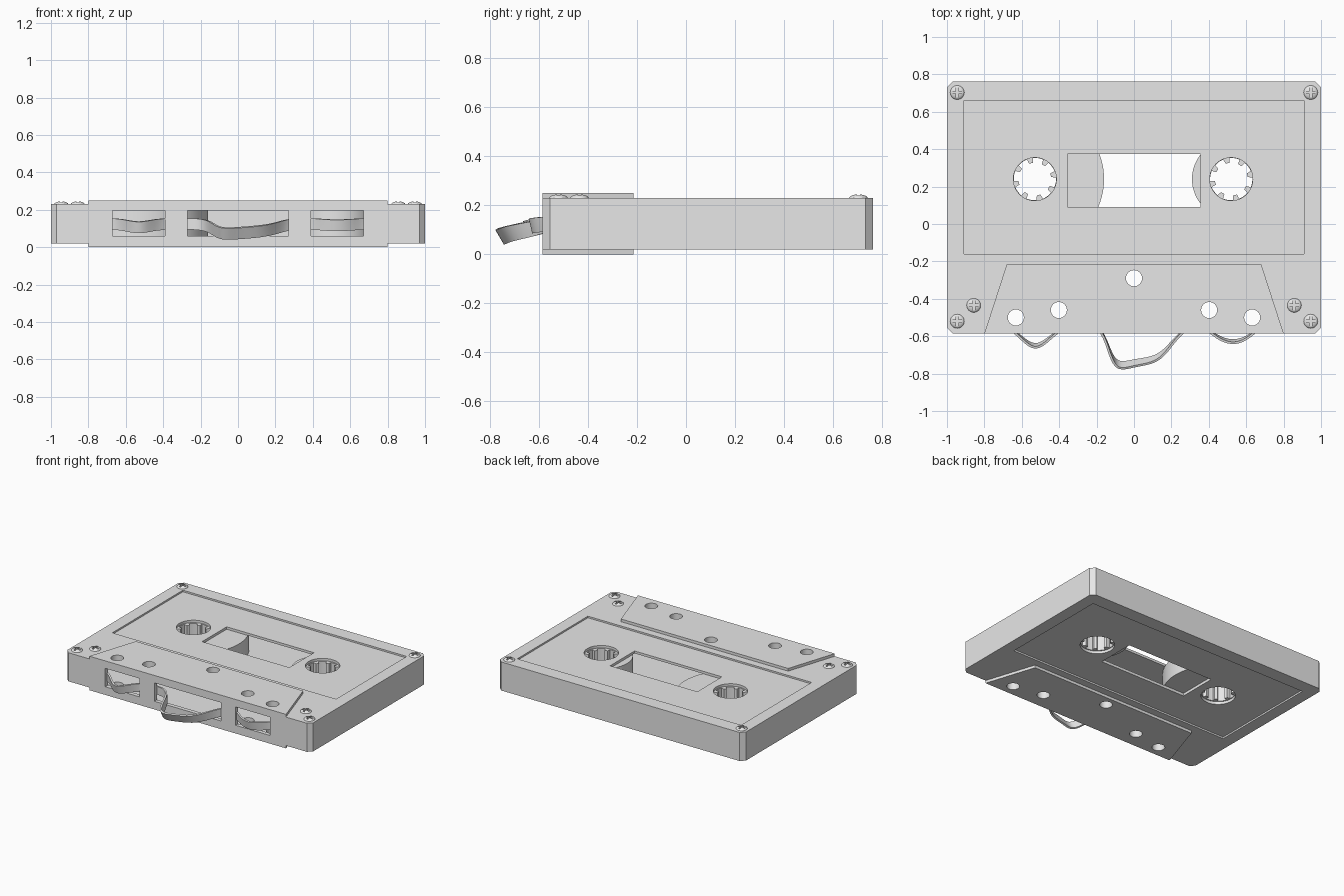
import bpy
import bmesh
from math import cos, sin, pi, radians

cube = bpy.data.objects.get("Cube")
if cube:
    bpy.data.objects.remove(cube, do_unlink=True)

grey = bpy.data.materials.new("light grey plastic")
grey.use_nodes = True
COLOUR = (0.8, 0.8, 0.8, 1)
grey.diffuse_color = COLOUR
grey.node_tree.nodes["Principled BSDF"].inputs["Base Color"].default_value = COLOUR


def finish(name, bm):
    bmesh.ops.recalc_face_normals(bm, faces=bm.faces)
    mesh = bpy.data.meshes.new(name)
    bm.to_mesh(mesh)
    bm.free()
    mesh.materials.append(grey)
    ob = bpy.data.objects.new(name, mesh)
    bpy.context.collection.objects.link(ob)
    return ob


def prism(name, outline, z0, z1):
    """Extrude a flat outline from z0 to z1."""
    bm = bmesh.new()
    face = bm.faces.new([bm.verts.new((x, y, z0)) for x, y in outline])
    side = bmesh.ops.extrude_face_region(bm, geom=[face])["geom"]
    top = [v for v in side if isinstance(v, bmesh.types.BMVert)]
    bmesh.ops.translate(bm, verts=top, vec=(0, 0, z1 - z0))
    return finish(name, bm)


def rect(x0, x1, y0, y1):
    return [(x0, y0), (x1, y0), (x1, y1), (x0, y1)]


def circle(x, y, r, n=40):
    return [(x + r * cos(2 * pi * i / n), y + r * sin(2 * pi * i / n)) for i in range(n)]


def select(ob):
    bpy.ops.object.select_all(action='DESELECT')
    ob.select_set(True)
    bpy.context.view_layer.objects.active = ob


def combine(target, other, operation='DIFFERENCE'):
    mod = target.modifiers.new("boolean", 'BOOLEAN')
    mod.operation = operation
    mod.solver = 'EXACT'
    mod.object = other
    select(target)
    bpy.ops.object.modifier_apply(modifier=mod.name)
    bpy.data.objects.remove(other, do_unlink=True)


def cut(target, outline, z0=-0.1, z1=0.4):
    combine(target, prism("cutter", outline, z0, z1))


def smooth(ob):
    select(ob)
    bpy.ops.object.shade_smooth_by_angle(angle=radians(30))


# Hollow shell with chamfered corners
FRONT, BACK, C = -0.585, 0.762, 0.03
shell = prism("cassette_shell", [
    (-1 + C, FRONT), (1 - C, FRONT), (1, FRONT + C), (1, BACK - C),
    (1 - C, BACK), (-1 + C, BACK), (-1, BACK - C), (-1, FRONT + C)], 0.02, 0.23)

# Raised tapered section along the front edge, on both faces
raised = prism("raised_section", [
    (-0.8, FRONT), (0.8, FRONT), (0.68, -0.215), (-0.68, -0.215)], 0, 0.25)
combine(shell, raised, 'UNION')

# Inner cavity and shallow label recesses
cut(shell, rect(-0.965, 0.965, FRONT + 0.03, BACK - 0.035), 0.052, 0.2)
label = rect(-0.91, 0.91, -0.16, 0.66)
cut(shell, label, 0.218, 0.3)
cut(shell, label, -0.1, 0.032)

# Window, reel openings and guide holes right through
REELS = (("left", 0.52, 0.21), ("right", -0.53, 0.37))
REEL_Y = 0.24
cut(shell, rect(-0.355, 0.355, 0.09, 0.375))
for side, x, r in REELS:
    cut(shell, circle(x, REEL_Y, 0.115))
for x, y in ((-0.632, -0.5), (-0.402, -0.46), (0, -0.29), (0.402, -0.46), (0.632, -0.5)):
    cut(shell, circle(x, y, 0.043, 32))

# Slots in the front edge
for x0, x1 in ((-0.67, -0.39), (-0.27, 0.27), (0.39, 0.67)):
    cut(shell, rect(x0, x1, -0.7, -0.5), 0.06, 0.195)
smooth(shell)


def toothed_hole(x, y, teeth=8, outer=0.113, inner=0.088):
    """Round hole outline with teeth pointing inwards."""
    points = []
    for i in range(teeth):
        a = 2 * pi * (i + 0.3) / teeth
        for offset, r in ((-0.15, outer), (-0.12, inner), (0.12, inner), (0.15, outer),
                          (0.27, outer), (0.39, outer), (0.51, outer)):
            points.append((x + r * cos(a + offset), y + r * sin(a + offset)))
    return points


# Wound reels with toothed hubs
for side, x, r in REELS:
    reel = prism(side + "_tape_reel", circle(x, REEL_Y, r, 96), 0.056, 0.196)
    cut(reel, toothed_hole(x, REEL_Y))
    smooth(reel)

# Domed screws with a cross slot
bm = bmesh.new()
bmesh.ops.create_uvsphere(bm, u_segments=24, v_segments=12, radius=1)
bmesh.ops.scale(bm, verts=bm.verts, vec=(0.038, 0.038, 0.016))
screw = finish("screw", bm)
W, L = 0.006, 0.028
cut(screw, [(-L, -W), (-W, -W), (-W, -L), (W, -L), (W, -W), (L, -W),
            (L, W), (W, W), (W, L), (-W, L), (-W, W), (-L, W)], 0.003, 0.1)
smooth(screw)
spots = [(s * x, y) for s in (-1, 1)
         for x, y in ((0.945, 0.703), (0.945, -0.52), (0.857, -0.435))]
for i, (x, y) in enumerate(spots):
    ob = screw if i == 0 else screw.copy()
    if i:
        bpy.context.collection.objects.link(ob)
    ob.name = "screw_%d" % (i + 1)
    ob.location = (x, y, 0.229)

# Loose tape running behind the front edge and bulging from the slots
path = [(-0.8, -0.52, 0.125), (-0.68, -0.545, 0.125), (-0.61, -0.6, 0.12),
        (-0.53, -0.675, 0.1), (-0.45, -0.61, 0.12), (-0.37, -0.545, 0.125),
        (-0.25, -0.54, 0.125), (-0.17, -0.56, 0.12), (-0.13, -0.69, 0.095),
        (-0.09, -0.77, 0.07), (0, -0.742, 0.075), (0.13, -0.728, 0.085),
        (0.2, -0.64, 0.1), (0.28, -0.55, 0.125), (0.37, -0.545, 0.125),
        (0.44, -0.605, 0.122), (0.52, -0.637, 0.115), (0.6, -0.618, 0.12),
        (0.68, -0.545, 0.125), (0.8, -0.52, 0.125)]
bm = bmesh.new()
rows = []
for x, y, z in path:
    lean = 0.08 * (y + 0.54)
    rows.append((bm.verts.new((x, y - lean, z - 0.03)), bm.verts.new((x, y + lean, z + 0.03))))
for (a, b), (c, d) in zip(rows, rows[1:]):
    bm.faces.new((a, c, d, b))
tape = finish("loose_tape", bm)
sub = tape.modifiers.new("curve", 'SUBSURF')
sub.levels = sub.render_levels = 2
sub.boundary_smooth = 'PRESERVE_CORNERS'
thick = tape.modifiers.new("thickness", 'SOLIDIFY')
thick.thickness = 0.012
thick.offset = 0
for name in ("curve", "thickness"):
    select(tape)
    bpy.ops.object.modifier_apply(modifier=name)
smooth(tape)
